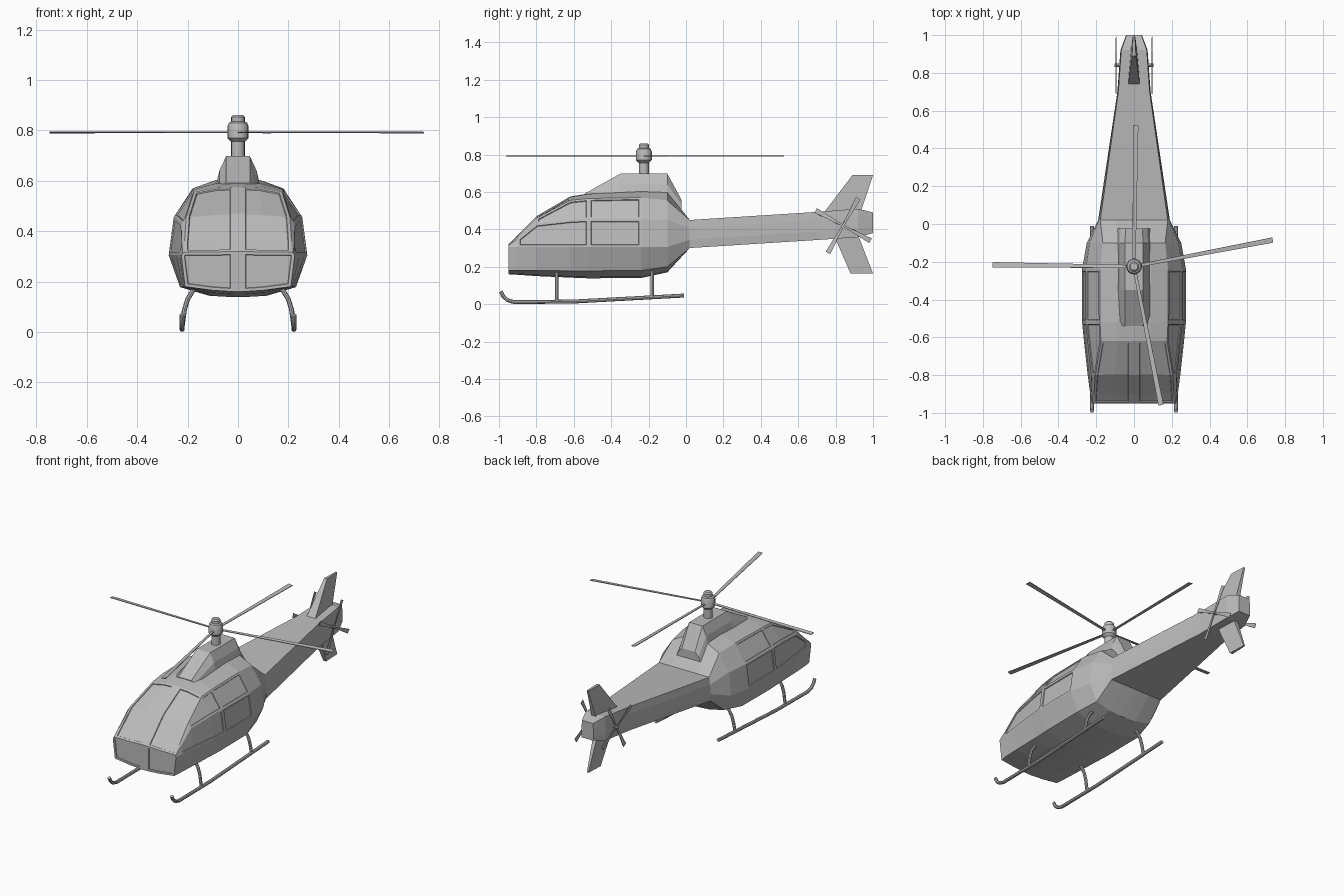
import bpy, bmesh, math
from mathutils import Matrix, Vector

if "Cube" in bpy.data.objects:
    bpy.data.objects.remove(bpy.data.objects["Cube"], do_unlink=True)

GREY = (0.5, 0.5, 0.5, 1)
grey = bpy.data.materials.new("light grey")
grey.use_nodes = True
grey.diffuse_color = GREY
grey.node_tree.nodes["Principled BSDF"].inputs["Base Color"].default_value = GREY


def finish(name, bm, matrix=None, smooth=False):
    bmesh.ops.recalc_face_normals(bm, faces=bm.faces)
    if matrix:
        bm.transform(matrix)
    mesh = bpy.data.meshes.new(name)
    bm.to_mesh(mesh)
    bm.free()
    mesh.materials.append(grey)
    obj = bpy.data.objects.new(name, mesh)
    bpy.context.collection.objects.link(obj)
    if smooth:
        smooth_shade(obj)
    return obj


def smooth_shade(obj):
    bpy.ops.object.select_all(action="DESELECT")
    obj.select_set(True)
    bpy.context.view_layer.objects.active = obj
    bpy.ops.object.shade_smooth_by_angle(angle=math.radians(35))


def loft(rings):
    """Bridge equal rings of points and cap both ends."""
    bm = bmesh.new()
    rows = [[bm.verts.new(p) for p in ring] for ring in rings]
    n = len(rows[0])
    for a, b in zip(rows, rows[1:]):
        for i in range(n):
            j = (i + 1) % n
            bm.faces.new((a[i], a[j], b[j], b[i]))
    caps = bm.faces.new(rows[0]), bm.faces.new(rows[-1])
    return bm, rows, caps


def mirrored(y, half):
    return [(x, y, z) for x, z in half] + [(-x, y, z) for x, z in reversed(half)]


def tube(name, points, radius):
    curve = bpy.data.curves.new(name, "CURVE")
    curve.dimensions = "3D"
    curve.bevel_depth = radius
    curve.bevel_resolution = 2
    curve.use_fill_caps = True
    spline = curve.splines.new("POLY")
    spline.points.add(len(points) - 1)
    for point, co in zip(spline.points, points):
        point.co = (*co, 1)
    curve.materials.append(grey)
    obj = bpy.data.objects.new(name, curve)
    bpy.context.collection.objects.link(obj)
    bpy.ops.object.select_all(action="DESELECT")
    obj.select_set(True)
    bpy.context.view_layer.objects.active = obj
    bpy.ops.object.convert(target="MESH")
    smooth_shade(bpy.context.view_layer.objects.active)


def blade(name, start, end, w0, w1, thick, matrix):
    def ring(x, w):
        return [(x, sy * w, sz * thick) for sy, sz in ((-1, -1), (1, -1), (1, 1), (-1, 1))]
    finish(name, loft([ring(start, w0), ring(end, w1)])[0], matrix)


# Fuselage: cabin sections followed by the tapering tail boom
MULLION = 0.018


def cabin(y, base, cx, cz, wide, sx, sz, rx, rz, top):
    return mirrored(y, [(MULLION, base), (cx / 2, base + 0.006), (cx, cz), (wide, 0.305),
                        (sx, sz), (rx, rz), (rx / 2, top - 0.003), (MULLION, top)])


def boom(y, w, low, high):
    h = high - low
    return mirrored(y, [(MULLION, low), (w / 2, low), (w * 0.98, low), (w, low + h * 0.3),
                        (w * 0.98, low + h * 0.7), (w * 0.94, high), (w / 2, high), (MULLION, high)])


sections = [
    cabin(-0.95, 0.16, 0.21, 0.18, 0.225, 0.22, 0.312, 0.212, 0.317, 0.32),
    cabin(-0.9, 0.157, 0.215, 0.18, 0.232, 0.222, 0.35, 0.212, 0.362, 0.368),
    cabin(-0.8, 0.15, 0.22, 0.18, 0.245, 0.225, 0.43, 0.205, 0.46, 0.47),
    cabin(-0.62, 0.142, 0.225, 0.178, 0.265, 0.245, 0.45, 0.175, 0.555, 0.575),
    cabin(-0.52, 0.138, 0.23, 0.178, 0.275, 0.255, 0.455, 0.18, 0.565, 0.592),
    cabin(-0.24, 0.14, 0.23, 0.18, 0.275, 0.255, 0.455, 0.18, 0.57, 0.605),
    cabin(-0.1, 0.17, 0.2, 0.2, 0.25, 0.235, 0.45, 0.165, 0.555, 0.6),
    boom(0.02, 0.19, 0.3, 0.45),
    boom(0.7, 0.088, 0.343, 0.493),
    boom(0.92, 0.072, 0.358, 0.51),
    boom(1.0, 0.042, 0.38, 0.49),
]
bm, rows, (nose, _) = loft(sections)
first = rows[0]
bmesh.utils.face_split(nose, first[0], first[7])
bmesh.utils.face_split(next(f for f in bm.faces if first[8] in f.verts and first[15] in f.verts
                            and len(f.verts) > 4), first[8], first[15])
bmesh.ops.recalc_face_normals(bm, faces=bm.faces)


def panel(spans, columns):
    """Faces between section rows and ring columns."""
    found = []
    for r in spans:
        for c in columns:
            corners = {rows[r][c], rows[r][c + 1], rows[r + 1][c], rows[r + 1][c + 1]}
            found += [f for f in bm.faces if set(f.verts) == corners]
    return found


# Windows: nose panes, windscreen halves, then upper and lower side panes
windows = [[f] for f in bm.faces if len(f.verts) == 8]
windows += [panel(range(3), cols) for cols in ((5, 6), (8, 9))]
for upper, lower in ((4, 3), (10, 11)):
    windows += [panel((2, 3), [upper]), panel((4,), [upper]),
                panel((1, 2, 3), [lower]), panel((4,), [lower])]
for faces in windows:
    bmesh.ops.inset_region(bm, faces=faces, thickness=0.012, depth=0, use_even_offset=True)
    bmesh.ops.inset_region(bm, faces=faces, thickness=0.002, depth=-0.005, use_even_offset=True)
finish("fuselage", bm)


# Engine cowling on the roof
def cowl(y, w, low, high):
    h = high - low
    return mirrored(y, [(w, low), (w * 0.82, low + h * 0.55), (w * 0.52, high)])


finish("engine_cowling", loft([
    cowl(-0.54, 0.09, 0.57, 0.592), cowl(-0.35, 0.09, 0.57, 0.698),
    cowl(-0.1, 0.09, 0.57, 0.698), cowl(-0.025, 0.088, 0.5, 0.56)])[0])

# Rotor mast and hub, turned from a profile
HUB = Vector((0, -0.225, 0))
profile = [(0.027, 0.68), (0.027, 0.755), (0.042, 0.77), (0.042, 0.815),
           (0.036, 0.83), (0.027, 0.835), (0.027, 0.852), (0.02, 0.86)]
turn = [2 * math.pi * i / 16 for i in range(16)]
hub, _, _ = loft([[(r * math.cos(a), r * math.sin(a), z) for a in turn] for r, z in profile])
finish("rotor_hub", hub, Matrix.Translation(HUB), smooth=True)

# Main rotor blades
for angle in (-79, 10.8, 89.3, 179.3):
    place = (Matrix.Translation(HUB + Vector((0, 0, 0.792)))
             @ Matrix.Rotation(math.radians(angle), 4, "Z") @ Matrix.Rotation(0.12, 4, "X"))
    blade("main_rotor_blade", 0.03, 0.748, 0.008, 0.014, 0.002, place)


# Tail fins
def fin_ring(z, front, back, t):
    return [(-t, front, z), (t, front, z), (t * 0.5, back, z), (-t * 0.5, back, z)]


finish("upper_fin", loft([fin_ring(0.48, 0.73, 0.93, 0.032), fin_ring(0.69, 0.89, 1.0, 0.01)])[0])
finish("lower_fin", loft([fin_ring(0.37, 0.79, 0.92, 0.03), fin_ring(0.163, 0.88, 1.0, 0.01)])[0])

for side, label in ((1, "left"), (-1, "right")):
    # Tail rotor
    tube(label + "_tail_rotor_hub", [(side * 0.05, 0.84, 0.42), (side * 0.104, 0.84, 0.42)], 0.009)
    for i in range(4):
        place = (Matrix.Translation((side * 0.095, 0.84, 0.42))
                 @ Matrix.Rotation(math.radians(61 + 90 * i), 4, "X")
                 @ Matrix.Rotation(math.pi / 2, 4, "Z") @ Matrix.Rotation(math.pi / 2, 4, "X")
                 @ Matrix.Rotation(math.pi / 2, 4, "X") @ Matrix.Rotation(math.pi / 2, 4, "X")
                 @ Matrix.Rotation(0.1, 4, "X"))
        blade(label + "_tail_rotor_blade", 0.004, 0.167, 0.005, 0.014, 0.0015, place)

    # Landing skid with upturned tip, and its two legs
    x = side * 0.222
    tube(label + "_skid", [(x, -0.99, 0.068), (x, -0.978, 0.043), (x, -0.955, 0.022),
                           (x, -0.92, 0.011), (x, -0.6, 0.014), (x, -0.01, 0.046)], 0.0105)
    for y, foot, end in ((-0.69, 0.018, "front"), (-0.18, 0.04, "rear")):
        tube(f"{label}_{end}_leg", [(side * 0.15, y, 0.19), (side * 0.18, y, 0.163),
                                    (side * 0.2, y, 0.13), (side * 0.212, y, 0.09), (x, y, foot)], 0.0095)
